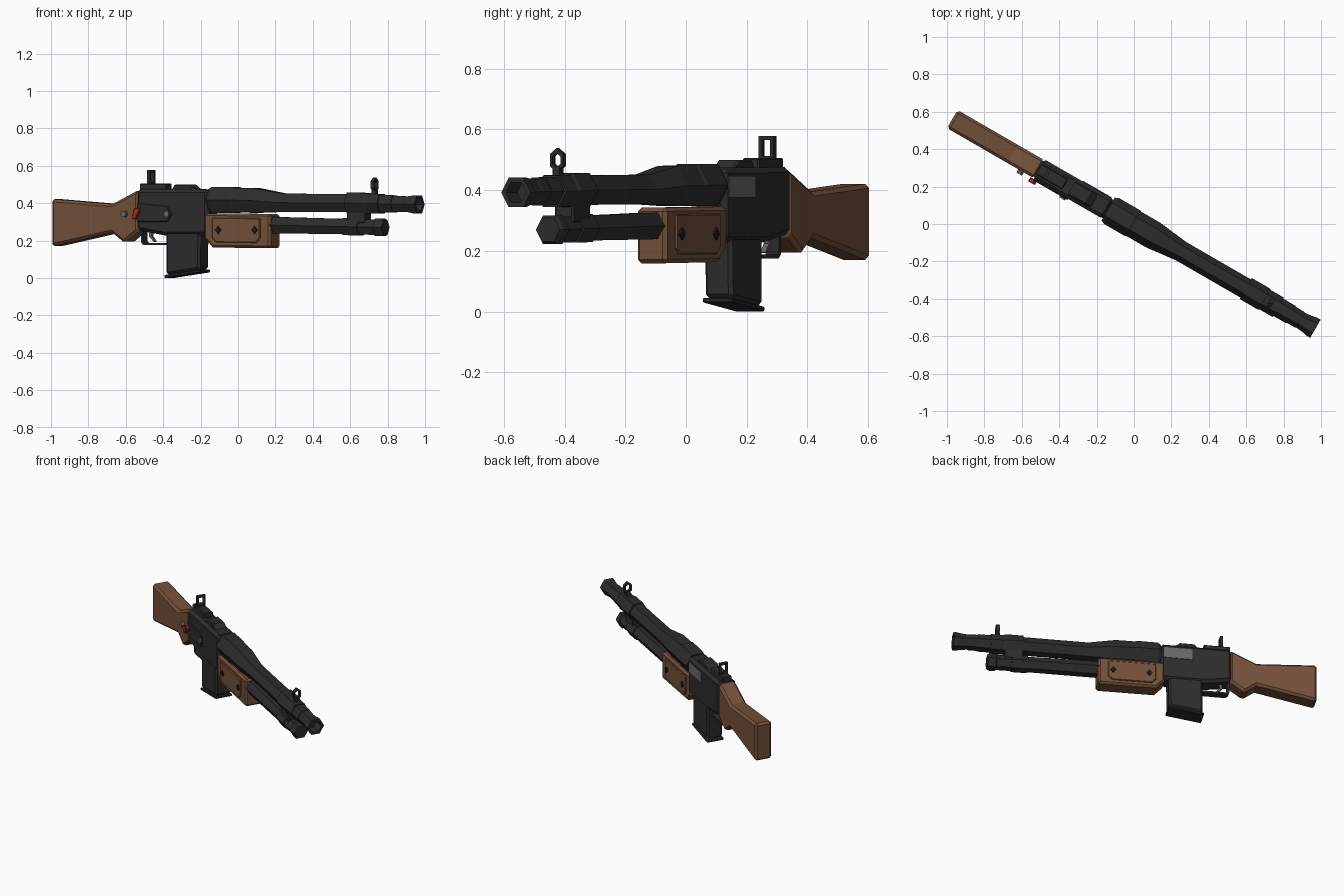
import bpy, bmesh, math
from mathutils import Matrix

# Local frame: u along the barrel (muzzle +), v sideways, z up; then yawed 30 degrees
YAW = Matrix.Rotation(math.radians(-30), 4, 'Z')


def mat(name, rgb):
    m = bpy.data.materials.new(name)
    m.diffuse_color = (*rgb, 1)
    return m


DARK = mat("dark_metal", (0.026, 0.026, 0.027))
BLACK = mat("black_metal", (0.012, 0.012, 0.012))
WOOD = mat("wood", (0.175, 0.083, 0.042))
STEEL = mat("steel", (0.14, 0.14, 0.14))
RED = mat("red", (0.4, 0.02, 0.01))


def finish(name, bm, material, bevel=0):
    bmesh.ops.recalc_face_normals(bm, faces=bm.faces)
    me = bpy.data.meshes.new(name)
    bm.to_mesh(me)
    bm.free()
    ob = bpy.data.objects.new(name, me)
    bpy.context.collection.objects.link(ob)
    ob.matrix_world = YAW
    me.materials.append(material)
    if bevel:
        b = ob.modifiers.new("bevel", 'BEVEL')
        b.width, b.segments, b.limit_method = bevel, 1, 'ANGLE'
        b.angle_limit = math.radians(50)
    return ob


def bridge(bm, rings, caps=True):
    n = len(rings[0])
    for a, b in zip(rings, rings[1:]):
        for i in range(n):
            bm.faces.new((a[i], a[(i + 1) % n], b[(i + 1) % n], b[i]))
    if caps:
        bm.faces.new(rings[0])
        bm.faces.new(rings[-1])


def prism(name, prof, v0, v1, material=DARK, bevel=0):
    """Side profile (u, z) extruded from v0 to v1."""
    bm = bmesh.new()
    bridge(bm, [[bm.verts.new((u, v, z)) for u, z in prof] for v in (v0, v1)])
    return finish(name, bm, material, bevel)


def box(name, u0, u1, v0, v1, z0, z1, material=DARK, bevel=0):
    return prism(name, [(u0, z0), (u1, z0), (u1, z1), (u0, z1)], v0, v1, material, bevel)


def tube(name, stations, material=DARK, n=6):
    """Faceted tube through stations (u, z centre, radius)."""
    bm = bmesh.new()
    bridge(bm, [[bm.verts.new((u, r * math.cos(math.tau * i / n), z + r * math.sin(math.tau * i / n)))
                 for i in range(n)] for u, z, r in stations])
    return finish(name, bm, material)


def stud(name, u, z, v, depth, r, material=BLACK, n=4):
    pts = [(u + r * math.cos(math.tau * i / n), z + r * 1.15 * math.sin(math.tau * i / n)) for i in range(n)]
    return prism(name, pts, v, v + depth, material)


def frame(name, outer, inner, u0, u1):
    """Upright window frame in the (v, z) plane."""
    bm = bmesh.new()
    loops = [[bm.verts.new((u, v, z)) for v, z in pts]
             for u, pts in ((u0, outer), (u1, outer), (u1, inner), (u0, inner))]
    bridge(bm, loops + [loops[0]], caps=False)
    return finish(name, bm, DARK)


# Wooden stock
prism("stock", [(-0.585, 0.472), (-0.75, 0.395), (-1.122, 0.422), (-1.122, 0.168),
                (-0.75, 0.242), (-0.675, 0.187), (-0.585, 0.252)], -0.056, 0.056, WOOD, 0.014)

# Receiver and its top details
prism("receiver", [(-0.595, 0.476), (-0.595, 0.255), (-0.43, 0.228), (-0.155, 0.228),
                   (-0.155, 0.474)], -0.06, 0.06, DARK, 0.018)
prism("receiver_hump", [(-0.39, 0.47), (-0.37, 0.5), (-0.28, 0.5), (-0.24, 0.47)], -0.04, 0.04, DARK, 0.006)
box("ejection_port", -0.35, -0.175, 0.05, 0.064, 0.375, 0.446, STEEL)
prism("side_plate", [(-0.585, 0.4), (-0.4, 0.385), (-0.37, 0.34), (-0.4, 0.3), (-0.585, 0.3)],
      -0.067, -0.05, DARK, 0.004)
for i, u in enumerate((-0.665, -0.4)):
    stud("side_bolt_%d" % i, u, 0.342, -0.076, 0.03, 0.017, STEEL, 6)
prism("safety_lever", [(-0.605, 0.315), (-0.585, 0.315), (-0.562, 0.36), (-0.575, 0.378), (-0.6, 0.365)],
      -0.085, -0.06, RED, 0.003)

# Rear sight
box("rear_sight_base", -0.59, -0.425, -0.032, 0.032, 0.47, 0.506, DARK, 0.005)
frame("rear_sight", [(-0.029, 0.5), (0.029, 0.5), (0.029, 0.578), (-0.029, 0.578)],
      [(-0.016, 0.512), (0.016, 0.512), (0.016, 0.565), (-0.016, 0.565)], -0.545, -0.527)

# Magazine with sloped floor plate
prism("magazine", [(-0.418, 0.25), (-0.418, 0.018), (-0.21, 0.046), (-0.205, 0.25)], -0.052, 0.052, DARK, 0.012)
prism("magazine_floor", [(-0.424, 0.016), (-0.424, 0.0), (-0.204, 0.03), (-0.204, 0.046)],
      -0.056, 0.056, DARK, 0.004)

# Trigger guard and trigger
prism("trigger_guard", [(-0.585, 0.26), (-0.585, 0.19), (-0.57, 0.175), (-0.415, 0.175), (-0.415, 0.188),
                        (-0.563, 0.188), (-0.572, 0.197), (-0.572, 0.26)], -0.024, 0.024)
prism("trigger", [(-0.54, 0.26), (-0.518, 0.26), (-0.53, 0.225), (-0.505, 0.195), (-0.515, 0.193),
                  (-0.545, 0.222)], -0.01, 0.01, STEEL)

# Handguard with framed side panels and bolts
prism("handguard", [(-0.18, 0.346), (-0.18, 0.215), (-0.13, 0.163), (0.23, 0.159), (0.23, 0.342)],
      -0.056, 0.056, WOOD, 0.012)
for side in (-1, 1):
    prism("handguard_panel", [(-0.125, 0.322), (-0.125, 0.215), (-0.1, 0.19), (0.145, 0.188),
                              (0.17, 0.21), (0.17, 0.32)], side * 0.05, side * 0.063, WOOD, 0.004)
    for u in (-0.085, 0.14):
        stud("handguard_bolt", u, 0.256, side * 0.06, side * 0.01, 0.018)

# Barrel: chamber, taper, collars, muzzle with bore
tube("chamber", [(-0.16, 0.415, 0.07), (-0.14, 0.417, 0.08), (-0.01, 0.417, 0.08), (0.0, 0.416, 0.076),
                 (0.12, 0.414, 0.076), (0.29, 0.402, 0.056), (0.3, 0.402, 0.05)])
tube("barrel", [(0.2, 0.403, 0.056), (0.69, 0.4, 0.056), (0.69, 0.4, 0.065), (0.8, 0.399, 0.065),
                (0.81, 0.398, 0.06), (0.89, 0.397, 0.06), (0.89, 0.397, 0.053), (0.97, 0.396, 0.053),
                (0.97, 0.396, 0.049), (1.02, 0.395, 0.049), (1.03, 0.395, 0.046), (1.07, 0.394, 0.05),
                (1.1, 0.393, 0.056), (1.12, 0.393, 0.056), (1.12, 0.393, 0.038), (1.05, 0.393, 0.036)])

# Gas tube and link to the barrel
tube("gas_tube", [(0.2, 0.283, 0.051), (0.66, 0.275, 0.047), (0.66, 0.275, 0.053), (0.76, 0.273, 0.053),
                  (0.76, 0.273, 0.047), (0.855, 0.271, 0.047), (0.86, 0.27, 0.054), (0.895, 0.27, 0.054),
                  (0.91, 0.27, 0.045)])
box("gas_block", 0.69, 0.805, -0.036, 0.036, 0.29, 0.37, DARK, 0.006)


# Front sight: post and hexagonal hood
def hexa(r, z):
    return [(r * 0.85 * math.sin(math.tau * i / 6), z + r * 1.15 * math.cos(math.tau * i / 6)) for i in range(6)]


box("front_sight_post", 0.832, 0.856, -0.014, 0.014, 0.44, 0.476)
frame("front_sight_hood", hexa(0.034, 0.499), hexa(0.021, 0.499), 0.834, 0.854)
